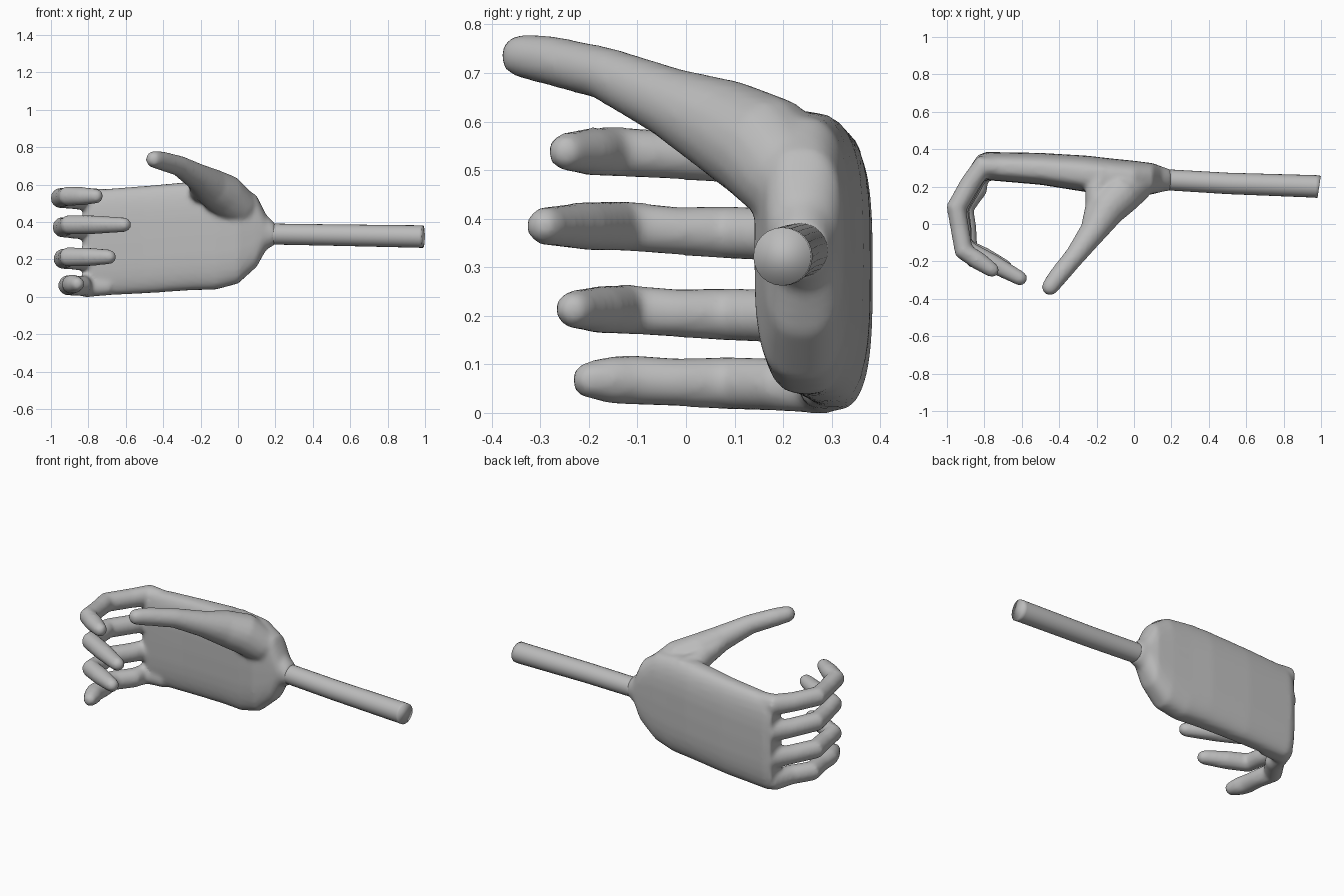
import bpy, bmesh
from math import cos, sin, pi, copysign
from mathutils import Vector

cube = bpy.data.objects.get("Cube")
if cube:
    bpy.data.objects.remove(cube)

grey = bpy.data.materials.new("plain_grey")
grey.use_nodes = True
tone = (0.5, 0.5, 0.5, 1)
grey.diffuse_color = tone
grey.node_tree.nodes["Principled BSDF"].inputs["Base Color"].default_value = tone


def skin_rings(bm, rings):
    """Bridge matching rings of points and cap both ends."""
    loops = [[bm.verts.new(p) for p in ring] for ring in rings]
    n = len(loops[0])
    for a, b in zip(loops, loops[1:]):
        for i in range(n):
            j = (i + 1) % n
            bm.faces.new((a[i], a[j], b[j], b[i]))
    bm.faces.new(loops[0][::-1])
    bm.faces.new(loops[-1])


def tube(bm, path, sides=16, round_tip=True):
    """Tapered limb through (x, y, z, radius) points."""
    pts = [(Vector(p[:3]), p[3]) for p in path]
    if round_tip:
        (a, _), (b, r) = pts[-2:]
        d = (b - a).normalized()
        pts += [(b + d * r * sin(t), r * cos(t)) for t in (0.5, 0.95, 1.35)]
    rings = []
    for i, (c, r) in enumerate(pts):
        before = pts[max(i - 1, 0)][0]
        after = pts[min(i + 1, len(pts) - 1)][0]
        d = (after - before).normalized()
        u = d.cross(Vector((0, 0, 1))).normalized()
        v = u.cross(d)
        rings.append([c + r * (u * cos(2 * pi * k / sides) + v * sin(2 * pi * k / sides))
                      for k in range(sides)])
    skin_rings(bm, rings)


def make_object(name, bm):
    bmesh.ops.recalc_face_normals(bm, faces=bm.faces)
    for face in bm.faces:
        face.smooth = True
    mesh = bpy.data.meshes.new(name)
    bm.to_mesh(mesh)
    bm.free()
    obj = bpy.data.objects.new(name, mesh)
    bpy.context.collection.objects.link(obj)
    mesh.materials.append(grey)
    return obj


def rounded(t, power):
    return copysign(abs(t) ** power, t)


hand = bmesh.new()

# Palm: x, front y, back y, bottom z, top z of each section
palm = [(-0.83, 0.26, 0.37, 0.02, 0.555), (-0.79, 0.235, 0.385, 0.004, 0.57),
        (-0.5, 0.21, 0.38, 0.018, 0.592), (-0.25, 0.17, 0.365, 0.035, 0.615),
        (-0.12, 0.15, 0.35, 0.038, 0.62), (0, 0.14, 0.338, 0.07, 0.61),
        (0.1, 0.16, 0.325, 0.16, 0.54), (0.15, 0.172, 0.307, 0.25, 0.44),
        (0.2, 0.18, 0.29, 0.28, 0.39)]
rings = []
for x, y0, y1, z0, z1 in palm:
    side = 1 if x > 0.12 else 0.62
    back = 1 if x > 0.12 else 0.8
    rings.append([(x, (y0 + y1) / 2 + (y1 - y0) / 2 * rounded(cos(a), back if cos(a) > 0 else side),
                   (z0 + z1) / 2 + (z1 - z0) / 2 * rounded(sin(a), side))
                  for a in [2 * pi * k / 32 for k in range(32)]])
skin_rings(hand, rings)

# Fingers, lowest first: height, rise to the tip, knuckle y, bend x, joint, tip x and y
fingers = [(0.058, 0.01, 0.285, -0.91, (-0.89, -0.11), -0.86, -0.195),
           (0.198, 0.015, 0.305, -0.935, (-0.91, -0.12), -0.69, -0.23),
           (0.365, 0.02, 0.315, -0.94, (-0.905, -0.13), -0.61, -0.29),
           (0.523, 0.015, 0.308, -0.95, (-0.91, -0.145), -0.76, -0.245)]
for z, rise, ky, bx, (jx, jy), tx, ty in fingers:
    tube(hand, [(-0.68, ky - 0.005, z, 0.05), (-0.81, ky, z, 0.061),
                (bx + 0.073, ky - 0.095, z, 0.055), (bx, 0.085, z + rise / 3, 0.055),
                (bx + 0.018, -0.02, z + rise / 2, 0.05), (jx, jy, z + rise, 0.052),
                ((jx + tx) / 2, (jy + ty) / 2, z + rise, 0.05),
                (tx, ty, z + rise, 0.04)])

# Thumb, from the heel of the palm to the tip
tube(hand, [(0.06, 0.25, 0.38, 0.06), (0.01, 0.225, 0.47, 0.105),
            (-0.075, 0.16, 0.545, 0.115), (-0.15, 0.075, 0.59, 0.1),
            (-0.215, -0.035, 0.64, 0.073), (-0.315, -0.17, 0.70, 0.055),
            (-0.41, -0.285, 0.727, 0.051), (-0.448, -0.336, 0.735, 0.046)])

# Web of skin between thumb and palm
tube(hand, [(-0.16, 0.29, 0.55, 0.065), (-0.195, 0.18, 0.565, 0.068),
            (-0.195, 0.09, 0.59, 0.066), (-0.225, 0.0, 0.63, 0.056)])

hand_obj = make_object("hand", hand)

# Fuse palm, thumb and fingers into one soft skin
fuse = hand_obj.modifiers.new("fuse", 'REMESH')
fuse.mode = 'VOXEL'
fuse.voxel_size = 0.012
fuse.use_smooth_shade = True
soften = hand_obj.modifiers.new("soften", 'SMOOTH')
soften.factor = 0.5
soften.iterations = 6

# Wrist rod with a slightly slanted end
rod = bmesh.new()
tube(rod, [(0.1, 0.24, 0.335, 0.056), (0.2, 0.235, 0.335, 0.056),
           (0.5, 0.217, 0.33, 0.057), (0.97, 0.201, 0.322, 0.06),
           (0.99, 0.198, 0.322, 0.06)],
     sides=24, round_tip=False)
make_object("wrist_rod", rod)
